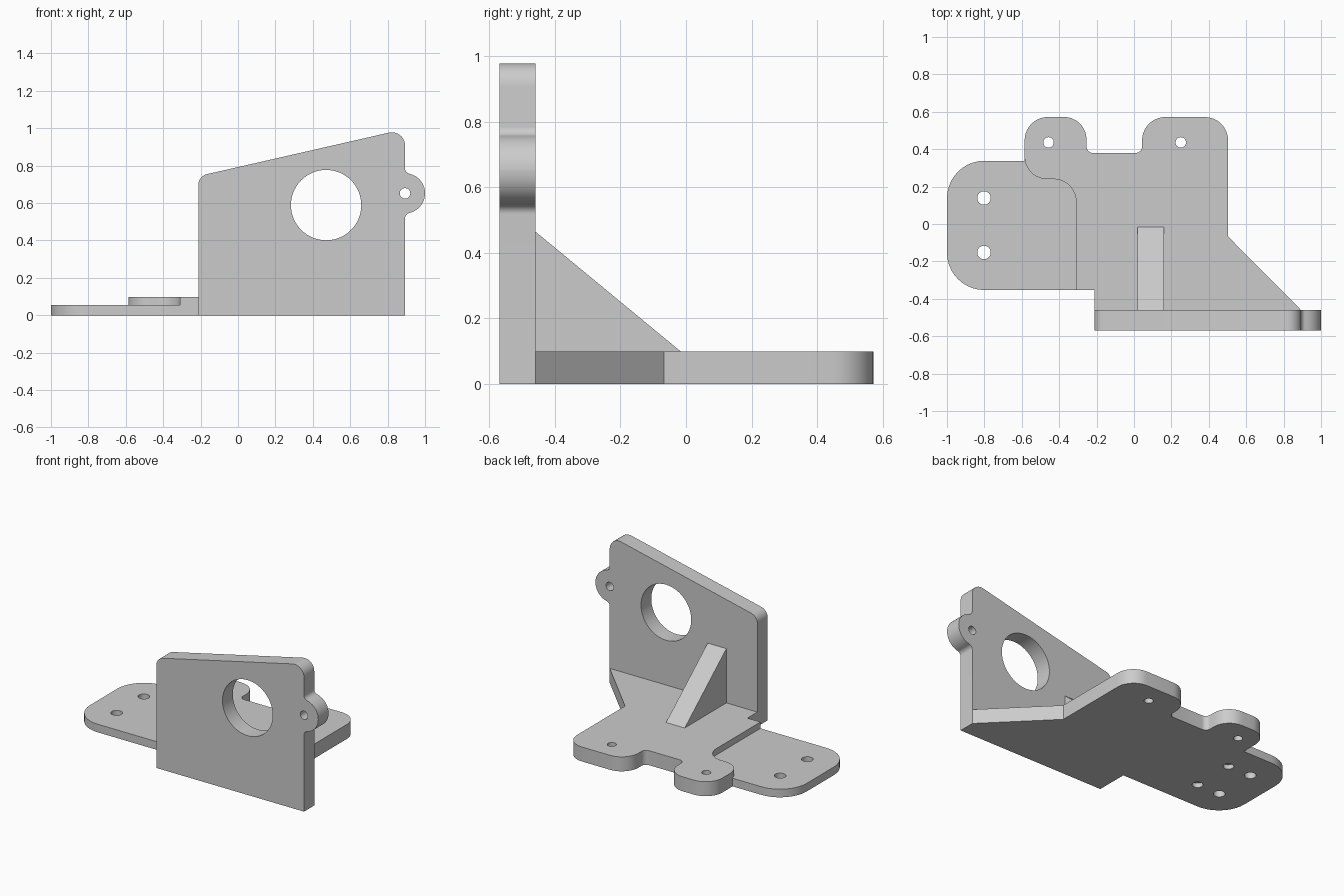
import bpy
import bmesh
from math import tan, pi, cos, sin, radians
from mathutils import Matrix, Vector

cube = bpy.data.objects.get("Cube")
if cube:
    bpy.data.objects.remove(cube, do_unlink=True)

grey = bpy.data.materials.new("plain grey")
grey.use_nodes = True
COLOUR = (0.6, 0.6, 0.6, 1)
grey.diffuse_color = COLOUR
grey.node_tree.nodes["Principled BSDF"].inputs["Base Color"].default_value = COLOUR

FLAT = Matrix.Identity(4)                       # profile in x, y
UPRIGHT = Matrix.Rotation(radians(90), 4, "X")  # profile in x, z
SIDEWAYS = Matrix(((0, 0, 1, 0), (1, 0, 0, 0), (0, 1, 0, 0), (0, 0, 0, 1)))  # y, z


def rounded(corners, steps=10):
    """Outline whose corners (x, y, radius) are replaced by arcs."""
    out = []
    for i, (x, y, *r) in enumerate(corners):
        p = Vector((x, y))
        if not r:
            out.append(p)
            continue
        a = (Vector(corners[i - 1][:2]) - p).normalized()
        b = (Vector(corners[(i + 1) % len(corners)][:2]) - p).normalized()
        half = a.angle(b) / 2
        centre = p + (a + b).normalized() * (r[0] / sin(half))
        start = p + a * (r[0] / tan(half)) - centre
        end = p + b * (r[0] / tan(half)) - centre
        sweep = -start.angle_signed(end)
        for k in range(steps + 1):
            t = sweep * k / steps
            out.append(centre + Matrix.Rotation(t, 2) @ start)
    return out


def circle(x, y, r, n=40):
    return [Vector((x + r * cos(2 * pi * k / n), y + r * sin(2 * pi * k / n)))
            for k in range(n)]


def plate(name, loops, thickness, frame, offset):
    """Filled outline with holes, extruded evenly about the offset point."""
    curve = bpy.data.curves.new(name, "CURVE")
    curve.dimensions = "2D"
    curve.fill_mode = "BOTH"
    curve.extrude = thickness / 2
    for loop in loops:
        spline = curve.splines.new("POLY")
        spline.points.add(len(loop) - 1)
        for point, co in zip(spline.points, loop):
            point.co = (co.x, co.y, 0, 1)
        spline.use_cyclic_u = True
    temp = bpy.data.objects.new(name + "_outline", curve)
    bpy.context.collection.objects.link(temp)
    bpy.context.view_layer.update()
    graph = bpy.context.evaluated_depsgraph_get()
    mesh = bpy.data.meshes.new_from_object(temp.evaluated_get(graph))
    bpy.data.objects.remove(temp, do_unlink=True)
    bm = bmesh.new()
    bm.from_mesh(mesh)
    bmesh.ops.remove_doubles(bm, verts=bm.verts, dist=1e-5)
    bmesh.ops.transform(bm, matrix=Matrix.Translation(offset) @ frame, verts=bm.verts)
    bmesh.ops.recalc_face_normals(bm, faces=bm.faces)
    bm.to_mesh(mesh)
    bm.free()
    mesh.materials.clear()
    mesh.materials.append(grey)
    obj = bpy.data.objects.new(name, mesh)
    bpy.context.collection.objects.link(obj)
    return obj


def smooth(obj):
    bpy.ops.object.select_all(action="DESELECT")
    obj.select_set(True)
    bpy.context.view_layer.objects.active = obj
    bpy.ops.object.shade_smooth_by_angle(angle=radians(30))


# Thick base with two rounded ears at the back
base_outline = rounded([
    (-0.212, -0.46), (0.893, -0.46), (0.503, -0.067),
    (0.503, 0.572, 0.125), (0.043, 0.572, 0.125), (0.043, 0.38, 0.035),
    (-0.254, 0.38, 0.035), (-0.254, 0.572, 0.12), (-0.585, 0.572, 0.125),
    (-0.585, 0.24, 0.12), (-0.31, 0.24, 0.12), (-0.31, -0.353), (-0.212, -0.353)])
base = plate("base_plate",
             [base_outline, circle(-0.457, 0.436, 0.028), circle(0.25, 0.436, 0.028)],
             0.098, FLAT, (0, 0, 0.049))

# Thin side flange that meets the edge of the base
flange_outline = rounded([
    (-1, -0.353, 0.2), (-0.31, -0.353), (-0.31, 0.24, 0.12),
    (-0.585, 0.24, 0.12), (-0.585, 0.338), (-1, 0.338, 0.2)])
hole_rows = (0.139, -0.152)
flange = plate("side_flange",
               [flange_outline] + [circle(-0.802, y, 0.036) for y in hole_rows],
               0.055, FLAT, (0, 0, 0.0275))

# Shallow blind holes under the flange
cutter = plate("blind_hole_cutter", [circle(-0.63, y, 0.033) for y in hole_rows],
               0.06, FLAT, (0, 0, 0))
cutter.hide_render = True
cut = flange.modifiers.new("blind_holes", "BOOLEAN")
cut.operation = "DIFFERENCE"
cut.solver = "EXACT"
cut.object = cutter
bpy.context.view_layer.objects.active = flange
bpy.ops.object.modifier_apply(modifier=cut.name)
bpy.data.objects.remove(cutter, do_unlink=True)

# Upright wall with sloping top, large bore and side lug
wall_outline = rounded([
    (-0.212, 0), (0.893, 0), (0.893, 0.542, 0.03), (1, 0.566, 0.107),
    (1, 0.738, 0.107), (0.893, 0.762, 0.03), (0.893, 0.996, 0.07),
    (-0.212, 0.744, 0.06)])
wall = plate("front_wall",
             [wall_outline, circle(0.471, 0.589, 0.188, 64), circle(0.893, 0.652, 0.028)],
             0.11, UPRIGHT, (0, -0.515, 0))

# Sloping rib bracing the wall
rib = plate("support_rib", [rounded([(-0.46, 0.098), (-0.015, 0.098), (-0.46, 0.465)])],
            0.14, SIDEWAYS, (0.09, 0, 0))

for part in (base, flange, wall, rib):
    smooth(part)
